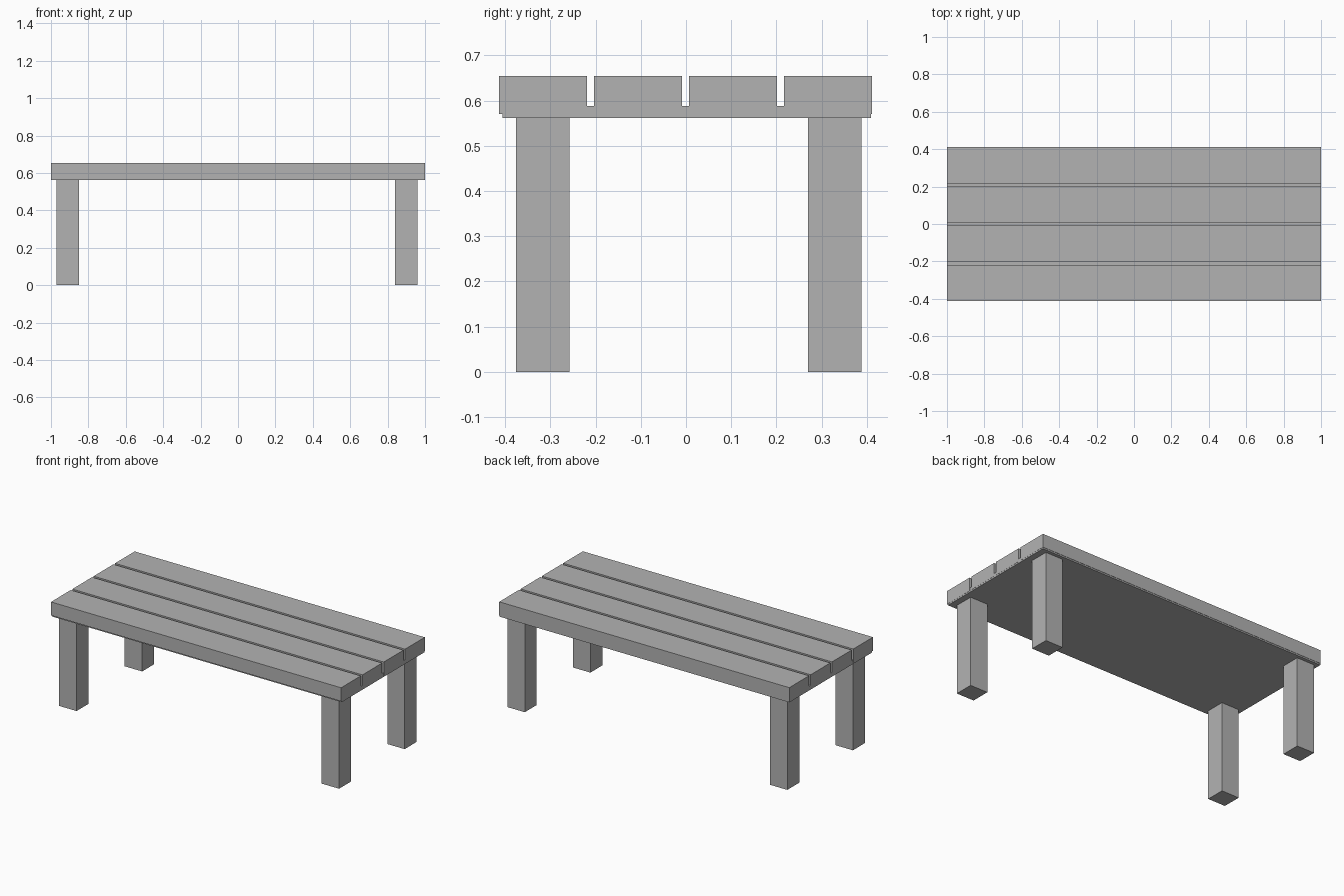
import bpy

if "Cube" in bpy.data.objects:
    bpy.data.objects.remove(bpy.data.objects["Cube"], do_unlink=True)

grey = bpy.data.materials.new("plain_grey")
grey.use_nodes = True
colour = (0.45, 0.45, 0.45, 1)
grey.diffuse_color = colour
grey.node_tree.nodes["Principled BSDF"].inputs["Base Color"].default_value = colour


def box(name, xs, ys, zs):
    """Box spanning the given low/high pair on each axis."""
    spans = (xs, ys, zs)
    bpy.ops.mesh.primitive_cube_add(size=1, location=[(a + b) / 2 for a, b in spans])
    obj = bpy.context.object
    obj.name = name
    obj.scale = [b - a for a, b in spans]
    bpy.ops.object.transform_apply(location=False, rotation=False, scale=True)
    obj.data.materials.append(grey)
    return obj


# Thin board under the slats
box("seat_base", (-0.999, 0.999), (-0.406, 0.409), (0.561, 0.588))

# Four seat slats with narrow gaps
slat_width, slat_pitch, first_edge = 0.194, 0.21, -0.413
for i in range(4):
    y = first_edge + i * slat_pitch
    box(f"seat_slat_{i + 1}", (-1, 1), (y, y + slat_width), (0.57, 0.654))

# Four square legs
for side, xs in (("right", (-0.97, -0.85)), ("left", (0.84, 0.96))):
    for end, ys in (("front", (-0.376, -0.258)), ("back", (0.27, 0.388))):
        box(f"{end}_{side}_leg", xs, ys, (0, 0.562))
